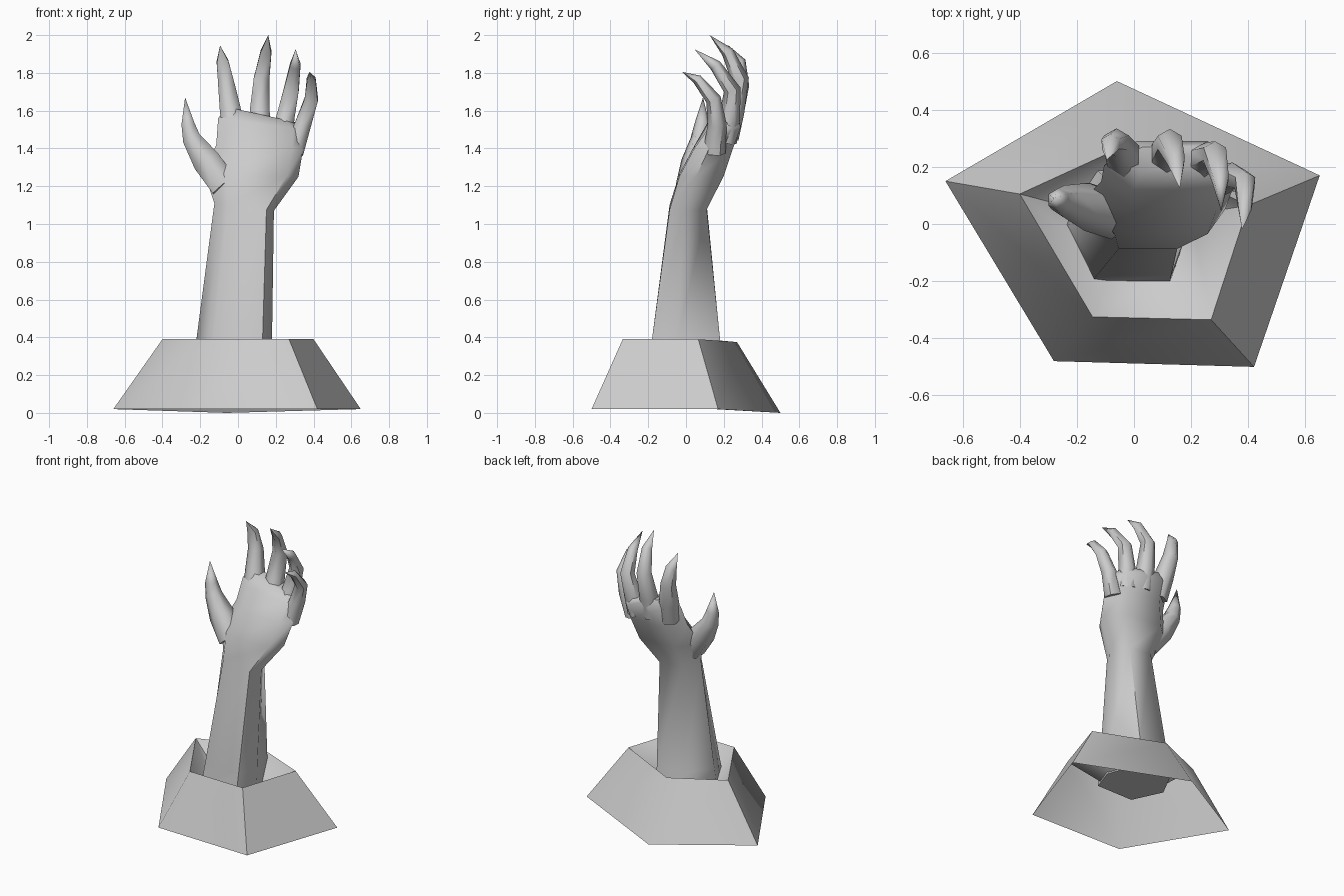
import bpy, bmesh, math
from mathutils import Vector

cube = bpy.data.objects.get("Cube")
if cube:
    bpy.data.objects.remove(cube, do_unlink=True)

grey = bpy.data.materials.new("stone grey")
grey.use_nodes = True
colour = (0.6, 0.6, 0.6, 1)
grey.diffuse_color = colour
grey.node_tree.nodes["Principled BSDF"].inputs["Base Color"].default_value = colour


def loft(name, rings, cap_start=True, cap_end=True, angle=60):
    """Skin a list of equal-sized point rings into one smooth-shaded object."""
    bm = bmesh.new()
    loops = [[bm.verts.new(p) for p in ring] for ring in rings]
    n = len(loops[0])
    for a, b in zip(loops, loops[1:]):
        for i in range(n):
            j = (i + 1) % n
            bm.faces.new((a[i], a[j], b[j], b[i]))
    if cap_start:
        bm.faces.new(loops[0][::-1])
    if cap_end:
        bm.faces.new(loops[-1])
    bmesh.ops.remove_doubles(bm, verts=bm.verts, dist=0.0005)
    mesh = bpy.data.meshes.new(name)
    bm.to_mesh(mesh)
    bm.free()
    mesh.materials.append(grey)
    obj = bpy.data.objects.new(name, mesh)
    bpy.context.collection.objects.link(obj)
    bpy.ops.object.select_all(action="DESELECT")
    obj.select_set(True)
    bpy.context.view_layer.objects.active = obj
    bpy.ops.object.shade_smooth_by_angle(angle=math.radians(angle))
    return obj


def finger(name, path, sides=6):
    """Tapering tube along (x, y, z, radius) points, ending in a point."""
    pts = [Vector(p[:3]) for p in path]
    rings = []
    for i, p in enumerate(pts):
        along = (pts[min(i + 1, len(pts) - 1)] - pts[max(i - 1, 0)]).normalized()
        side = Vector((0, 1, 0)).cross(along).normalized()
        front = along.cross(side)
        r = path[i][3]
        turns = [math.tau * (k + 0.5) / sides for k in range(sides)]
        rings.append([p + r * (side * math.cos(t) + front * math.sin(t)) for t in turns])
    return loft(name, rings, cap_end=False)


# Five-sided mound: sloping wall, open below, with a sunken floor on top
foot = [(-.28, -.48, .02), (.42, -.5, .02), (.65, .17, .02), (-.06, .5, 0), (-.66, .15, .02)]
rim = [(-.145, -.325, .39), (.27, -.335, .39), (.4, .065, .39), (-.04, .27, .375), (-.4, .105, .39)]
floor = [(x * .5, y * .5, .22) for x, y, z in rim]
loft("mound", [foot, rim, floor], cap_start=False)

# Forearm and palm: one six-sided loft, given as z, x range, y range, slope
outline = [(-1, 0), (-.55, -1), (.75, -1), (1, -.25), (.6, 1), (-.5, 1)]
sections = [
    (.21, -.245, .178, -.205, .2, 0),
    (.39, -.22, .18, -.18, .18, 0),
    (1.09, -.125, .19, -.087, .11, .02),
    (1.26, -.18, .32, -.035, .2, .01),
    (1.41, -.115, .345, .045, .25, .01),
    (1.53, -.105, .35, .12, .29, .03),
    (1.58, -.06, .3, .18, .27, .04),
]
rings = []
for z, x0, x1, y0, y1, slope in sections:
    cx, cy, hx, hy = (x0 + x1) / 2, (y0 + y1) / 2, (x1 - x0) / 2, (y1 - y0) / 2
    rings.append([(cx + u * hx, cy + v * hy, z - slope * u) for u, v in outline])
loft("forearm_and_palm", rings)

# Clawed fingers and thumb
finger("index_finger", [(-.02, .2, 1.46, .07), (-.04, .245, 1.6, .064), (-.062, .285, 1.74, .05),
                        (-.082, .28, 1.86, .036), (-.095, .225, 1.945, 0)])
finger("middle_finger", [(.115, .21, 1.46, .07), (.115, .25, 1.6, .06), (.125, .285, 1.77, .048),
                         (.148, .22, 1.91, .033), (.16, .125, 2.0, 0)])
finger("ring_finger", [(.23, .2, 1.44, .07), (.25, .23, 1.56, .056), (.282, .245, 1.71, .046),
                       (.303, .155, 1.84, .032), (.305, .045, 1.925, 0)])
finger("little_finger", [(.295, .15, 1.38, .06), (.345, .165, 1.53, .05), (.388, .145, 1.66, .041),
                         (.388, .06, 1.765, .027), (.378, -.02, 1.805, 0)])
finger("thumb", [(-.07, .03, 1.2, .085), (-.165, .06, 1.33, .085), (-.245, .08, 1.45, .056),
                 (-.265, .085, 1.53, .04), (-.28, .09, 1.67, 0)])
